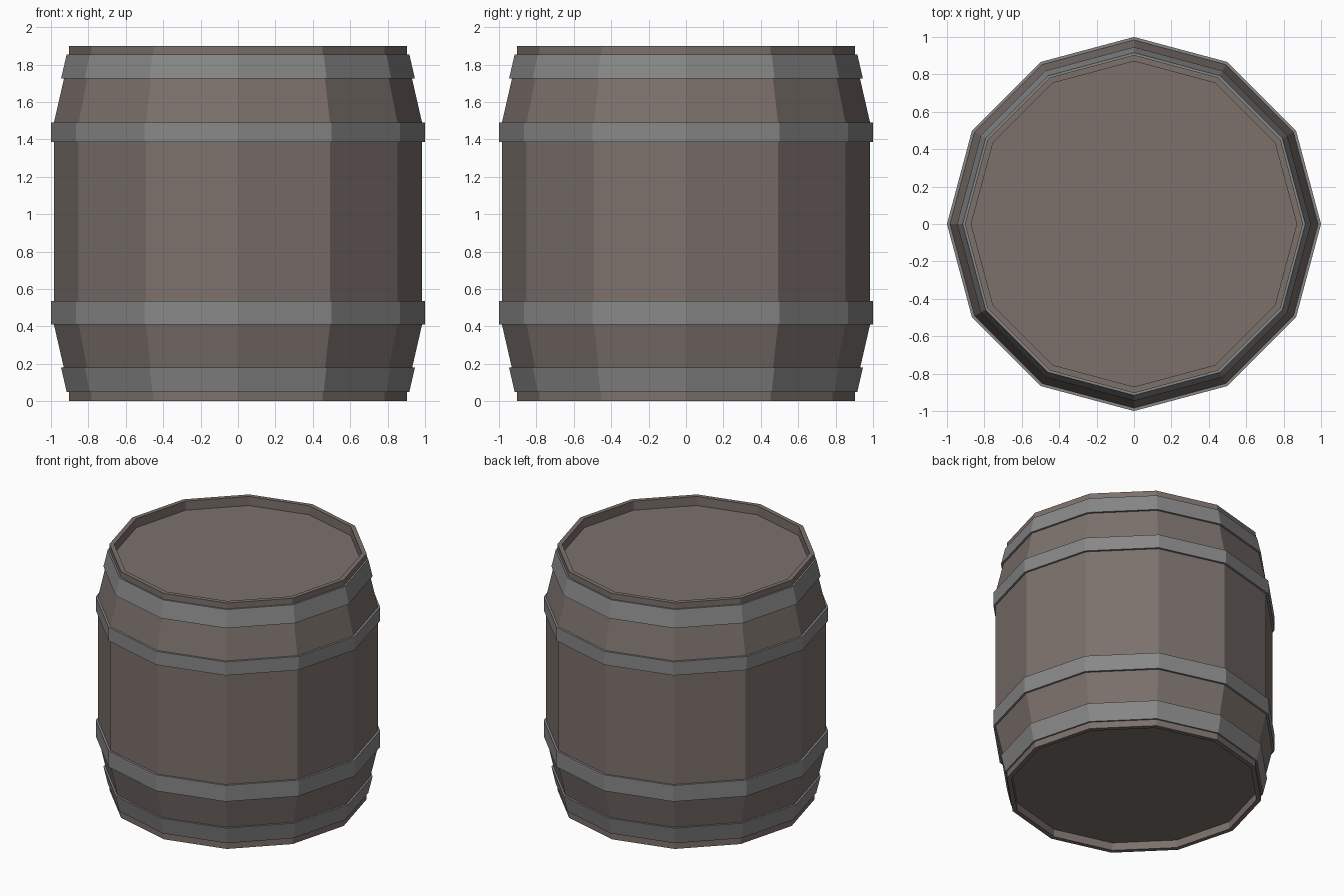
import bpy, bmesh
from math import sin, cos, tau

if "Cube" in bpy.data.objects:
    bpy.data.objects.remove(bpy.data.objects["Cube"])

SIDES = 12


def material(name, rgb):
    m = bpy.data.materials.new(name)
    m.diffuse_color = (*rgb, 1)
    m.use_nodes = True
    m.node_tree.nodes["Principled BSDF"].inputs["Base Color"].default_value = m.diffuse_color
    return m


def lathe(name, profile, mat, ring=False):
    """Turn an (r, z) profile; ring closes it on itself, otherwise both ends are capped."""
    bm = bmesh.new()
    loops = [[bm.verts.new((r * cos(tau * i / SIDES), r * sin(tau * i / SIDES), z))
              for i in range(SIDES)] for r, z in profile]
    pairs = list(zip(loops, loops[1:]))
    if ring:
        pairs.append((loops[-1], loops[0]))
    else:
        bm.faces.new(loops[0])
        bm.faces.new(loops[-1])
    for a, b in pairs:
        for i in range(SIDES):
            j = (i + 1) % SIDES
            bm.faces.new((a[i], a[j], b[j], b[i]))
    bmesh.ops.recalc_face_normals(bm, faces=bm.faces)
    mesh = bpy.data.meshes.new(name)
    bm.to_mesh(mesh)
    bm.free()
    mesh.materials.append(mat)
    obj = bpy.data.objects.new(name, mesh)
    bpy.context.collection.objects.link(obj)
    return obj


wood = material("wood", (0.20, 0.165, 0.15))
iron = material("iron", (0.24, 0.245, 0.24))

# Barrel body with recessed lid and base
lathe("barrel_body", [(0.87, 0.06), (0.87, 0), (0.904, 0), (0.904, 0.06),
                      (0.984, 0.41), (0.984, 1.49), (0.904, 1.84),
                      (0.904, 1.9), (0.87, 1.9), (0.87, 1.83)], wood)

# Hoops: bottom z, bottom radius, top z, top radius
hoops = {"bottom_hoop": (0.05, 0.916, 0.18, 0.946),
         "lower_hoop": (0.41, 1.0, 0.535, 1.0),
         "upper_hoop": (1.385, 1.0, 1.49, 1.0),
         "top_hoop": (1.725, 0.946, 1.855, 0.916)}
for name, (z0, r0, z1, r1) in hoops.items():
    t = 0.022
    lathe(name, [(r0, z0), (r1, z1), (r1 - t, z1), (r0 - t, z0)], iron, ring=True)
